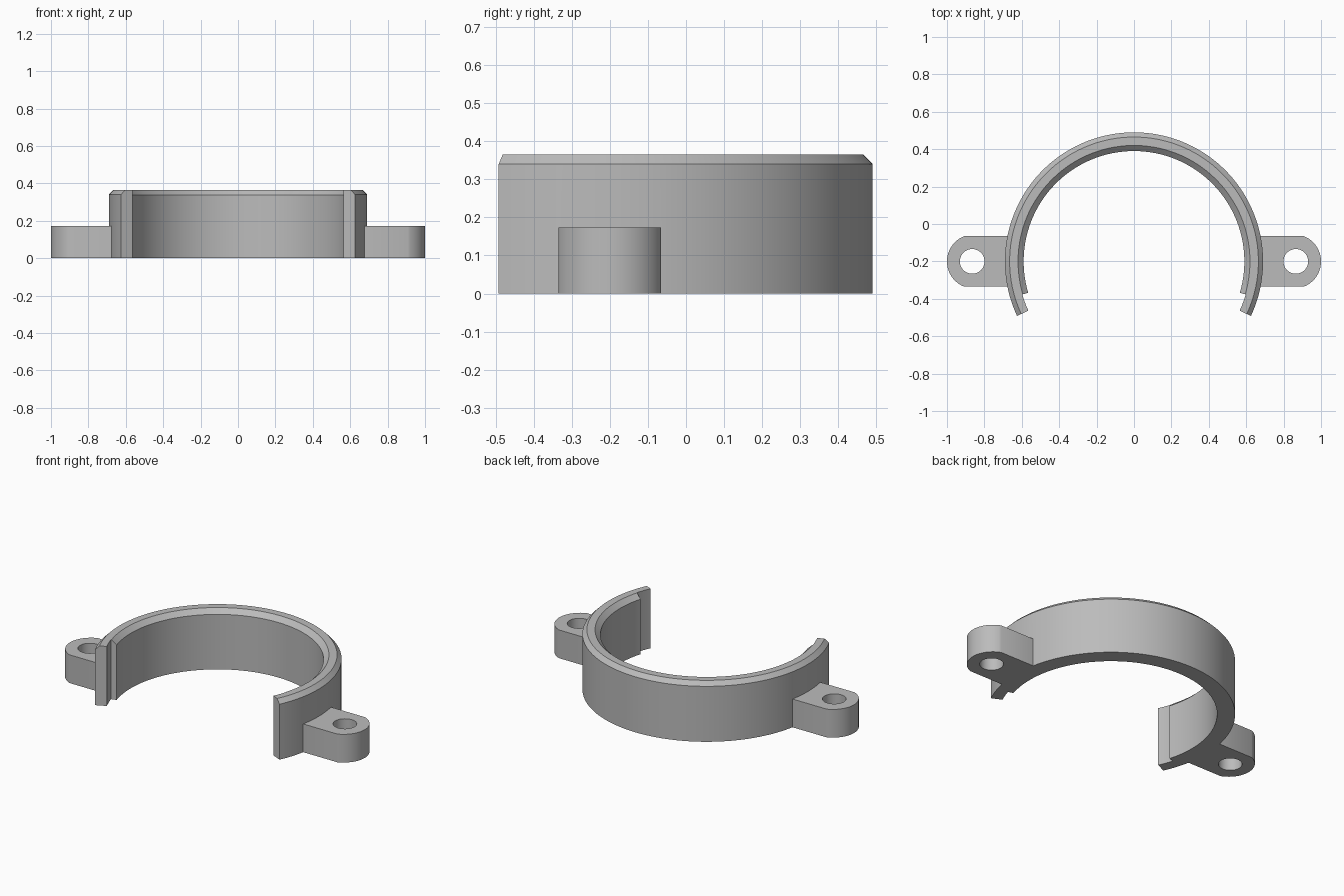
import bpy, bmesh
from math import cos, sin, radians, sqrt, atan2, pi

CENTRE_Y = -0.2

if "Cube" in bpy.data.objects:
    bpy.data.objects.remove(bpy.data.objects["Cube"], do_unlink=True)

grey = bpy.data.materials.new("plain grey")
grey.use_nodes = True
colour = (0.5, 0.5, 0.5, 1)
grey.diffuse_color = colour
grey.node_tree.nodes["Principled BSDF"].inputs["Base Color"].default_value = colour


def finish(bm, name):
    bmesh.ops.recalc_face_normals(bm, faces=bm.faces)
    mesh = bpy.data.meshes.new(name)
    bm.to_mesh(mesh)
    bm.free()
    mesh.materials.append(grey)
    obj = bpy.data.objects.new(name, mesh)
    bpy.context.collection.objects.link(obj)
    return obj


def sweep(name, profile, start, end, steps):
    """Sweep an (r, z) profile around the ring axis between two angles."""
    bm = bmesh.new()
    rows = []
    for i in range(steps + 1):
        a = radians(start + (end - start) * i / steps)
        rows.append([bm.verts.new((r * cos(a), CENTRE_Y + r * sin(a), z)) for r, z in profile])
    n = len(profile)
    for p, q in zip(rows, rows[1:]):
        for j in range(n):
            k = (j + 1) % n
            bm.faces.new((p[j], p[k], q[k], q[j]))
    bm.faces.new(rows[0])
    bm.faces.new(rows[-1])
    return finish(bm, name)


def prism(name, outline, bottom, top):
    """Extrude a plan outline upwards."""
    bm = bmesh.new()
    face = bm.faces.new([bm.verts.new((x, y, bottom)) for x, y in outline])
    new = bmesh.ops.extrude_face_region(bm, geom=[face])["geom"]
    for v in new:
        if isinstance(v, bmesh.types.BMVert):
            v.co.z = top
    return finish(bm, name)


def combine(target, tool, operation):
    mod = target.modifiers.new(operation, "BOOLEAN")
    mod.operation = operation
    mod.solver = "EXACT"
    mod.object = tool
    tool.hide_render = True
    bpy.context.view_layer.objects.active = target
    bpy.ops.object.modifier_apply(modifier=mod.name)
    bpy.data.objects.remove(tool, do_unlink=True)


# Open ring with both upper edges chamfered
ring_profile = [(0.59, 0), (0.69, 0), (0.69, 0.34), (0.665, 0.365), (0.62, 0.365), (0.59, 0.337)]
clamp = sweep("clamp_ring", ring_profile, -25, 205, 120)

# Bolt tab outline: straight sides and a shallow rounded end
half, cx, radius = 0.135, 0.855, 0.145
x_corner = sqrt(radius ** 2 - half ** 2)
limit = atan2(half, x_corner)
arc = [-limit + 2 * limit * i / 28 for i in range(29)]
tab_plan = [(0.64, half), (0.64, -half)] + [(cx + radius * cos(a), radius * sin(a)) for a in arc]
hole_plan = [(0.865 + 0.066 * cos(2 * pi * i / 40), 0.066 * sin(2 * pi * i / 40)) for i in range(40)]


def place(plan, side):
    return [(side * x, y + CENTRE_Y) for x, y in plan]


step_profile = [(0.5, -0.1), (0.623, -0.1), (0.623, 0.5), (0.5, 0.5)]
for side in (1, -1):
    # Thinner lip at each open end
    angles = (-32, -16.5) if side == 1 else (196.5, 212)
    combine(clamp, sweep("lip_cutter", step_profile, *angles, 8), "DIFFERENCE")
    # Bolt tab with a through hole
    tab = prism("bolt_tab", place(tab_plan, side), 0, 0.173)
    combine(tab, prism("hole_cutter", place(hole_plan, side), -0.1, 0.3), "DIFFERENCE")
    combine(clamp, tab, "UNION")

# Smooth curves, crisp edges
bpy.ops.object.select_all(action="DESELECT")
clamp.select_set(True)
bpy.context.view_layer.objects.active = clamp
bpy.ops.object.shade_smooth_by_angle(angle=radians(25))
